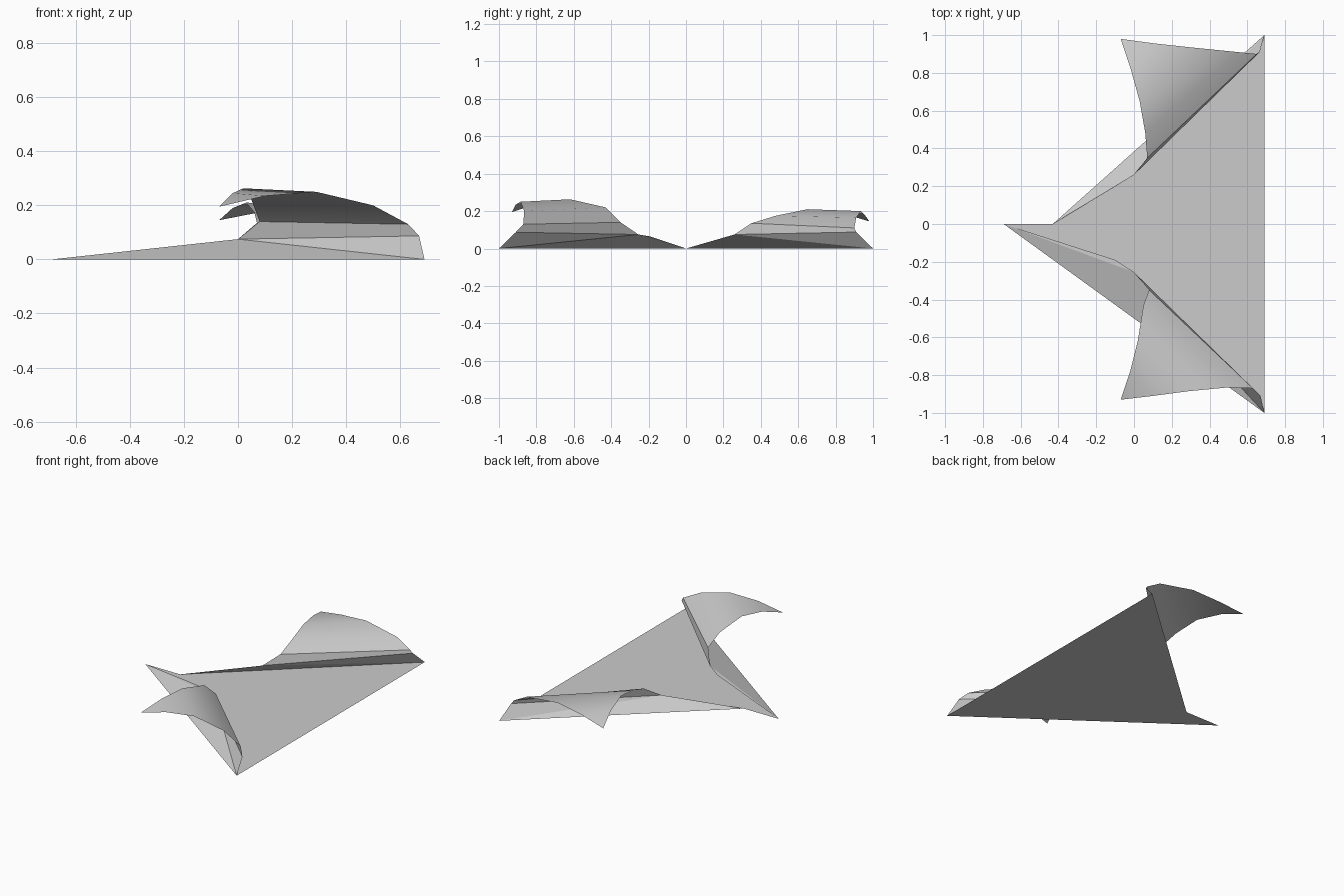
import bpy
import math

cube = bpy.data.objects.get("Cube")
if cube:
    bpy.data.objects.remove(cube, do_unlink=True)

paper = bpy.data.materials.new("grey_paper")
paper.use_nodes = True
GREY = (0.6, 0.6, 0.6, 1)
paper.diffuse_color = GREY
paper.node_tree.nodes["Principled BSDF"].inputs["Base Color"].default_value = GREY


def sheet(name, verts, faces, smooth=False):
    mesh = bpy.data.meshes.new(name)
    mesh.from_pydata(verts, [], faces)
    mesh.materials.append(paper)
    obj = bpy.data.objects.new(name, mesh)
    bpy.context.collection.objects.link(obj)
    if smooth:
        bpy.ops.object.select_all(action='DESELECT')
        obj.select_set(True)
        bpy.context.view_layer.objects.active = obj
        bpy.ops.object.shade_smooth_by_angle(angle=math.radians(40))
    return obj


def wing(name, rows, tip, flip):
    """Curled sheet: a strip of quads between rows, closed by a tip triangle."""
    verts = [p for row in rows for p in row] + [tip]
    faces = [(i, i + 1, i + 3, i + 2) for i in range(0, len(verts) - 3, 2)]
    faces.append((len(verts) - 3, len(verts) - 2, len(verts) - 1))
    if flip:
        faces = [f[::-1] for f in faces]
    sheet(name, verts, faces, smooth=True)


# Flat base
apex, notch = (-0.69, 0, 0), (-0.43, 0, 0)
front_corner, back_corner = (0.69, -1, 0), (0.69, 1, 0)
sheet("base", [apex, front_corner, back_corner, notch], [(0, 1, 2, 3)])

# Folded rims, leaning inward over the base edges
front_fold = [(0, -0.255, 0.075), (0.67, -0.91, 0.087)]
back_fold = [(0, 0.26, 0.075), (0.665, 0.91, 0.088)]
sheet("front_rim", [apex, front_corner, front_fold[1], front_fold[0], (-0.10, -0.19, 0.064)],
      [(0, 3, 4), (0, 1, 3), (1, 2, 3)])
sheet("back_rim", [notch, back_corner, back_fold[1], back_fold[0], (-0.13, 0.18, 0.052)],
      [(0, 4, 3), (0, 3, 1), (1, 3, 2)])

# Curled wings, rolling outward from the rims
wing("front_wing", [
    front_fold,
    [(0.08, -0.35, 0.14), (0.63, -0.87, 0.13)],
    [(0.05, -0.43, 0.22), (0.50, -0.865, 0.20)],
    [(0.02, -0.62, 0.263), (0.29, -0.885, 0.25)],
    [(-0.02, -0.78, 0.245), (0.10, -0.91, 0.235)],
], (-0.07, -0.93, 0.195), False)
wing("back_wing", [
    back_fold,
    [(0.07, 0.35, 0.135), (0.65, 0.90, 0.11)],
    [(0.06, 0.48, 0.175), (0.55, 0.91, 0.165)],
    [(0.03, 0.65, 0.21), (0.30, 0.935, 0.20)],
    [(-0.02, 0.83, 0.19), (0.10, 0.957, 0.178)],
], (-0.07, 0.98, 0.145), True)
